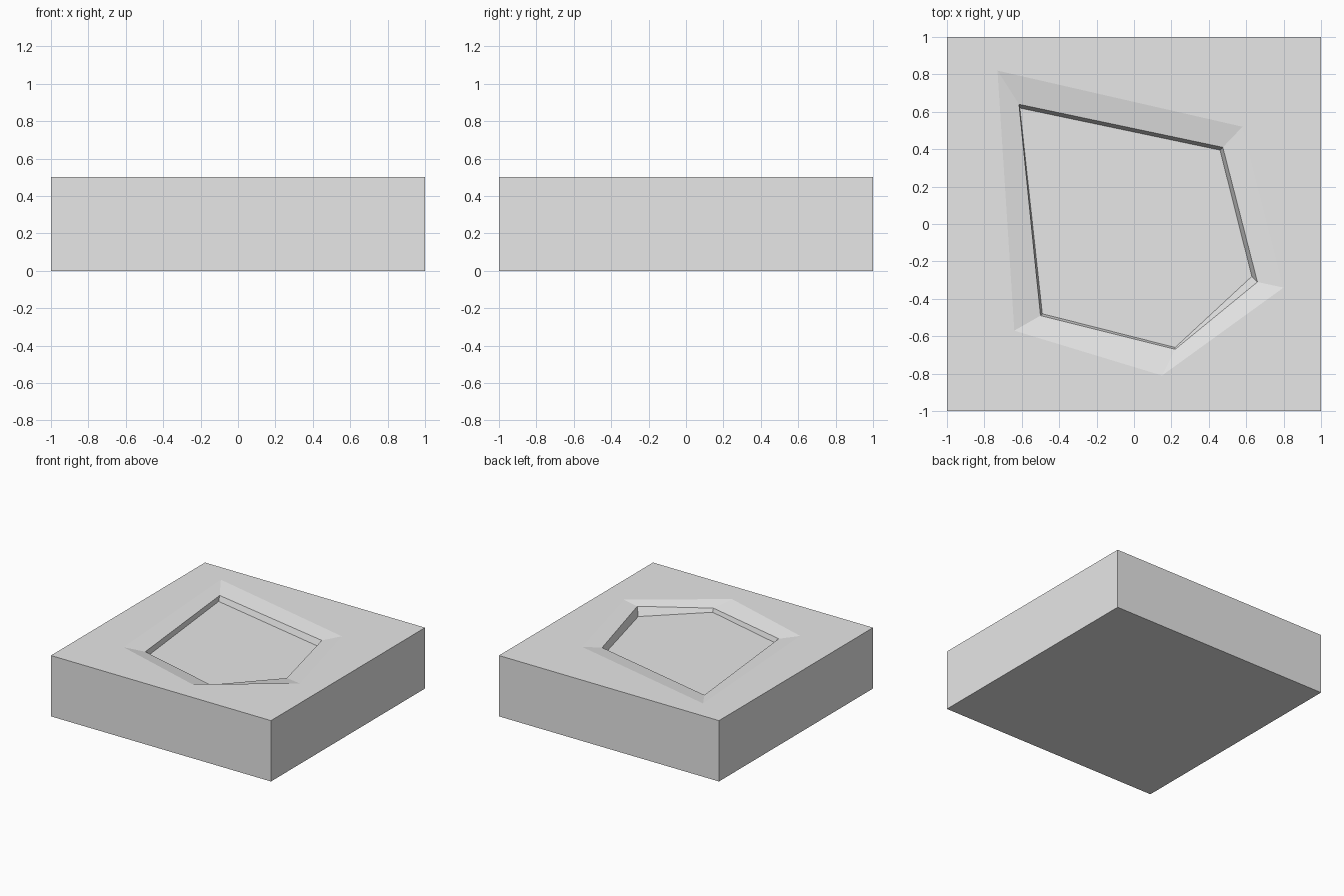
import bpy, bmesh

cube = bpy.data.objects.get("Cube")
if cube:
    bpy.data.objects.remove(cube, do_unlink=True)

TOP = 0.5

# Pentagon outlines: lip on the surface, sunken rim, flat floor
lip = [(-0.73, 0.82), (0.58, 0.52), (0.80, -0.34), (0.15, -0.81), (-0.64, -0.57)]
rim = [(-0.615, 0.64), (0.475, 0.41), (0.66, -0.31), (0.22, -0.67), (-0.50, -0.49)]
rim_depth = [0.03, 0.02, 0.005, 0.04, 0.03]
floor = [(-0.61, 0.62), (0.46, 0.395), (0.63, -0.28), (0.22, -0.66), (-0.49, -0.48)]
FLOOR_DEPTH = 0.07

bm = bmesh.new()


def ring(points, depths):
    """Add a closed loop of vertices, each sunk below the top."""
    return [bm.verts.new((x, y, TOP - d)) for (x, y), d in zip(points, depths)]


def bridge(a, b):
    """Join two equal loops with a band of quads."""
    n = len(a)
    for i in range(n):
        j = (i + 1) % n
        bm.faces.new((a[i], a[j], b[j], b[i]))


# Block sides and underside
square = [(-1, 1), (1, 1), (1, -1), (-1, -1)]
upper = ring(square, [0] * 4)
lower = ring(square, [TOP] * 4)
bridge(upper, lower)
bm.faces.new(lower)

# Sloped lip, steep wall and floor of the recess
lip_ring = ring(lip, [0] * 5)
rim_ring = ring(rim, rim_depth)
floor_ring = ring(floor, [FLOOR_DEPTH] * 5)
bridge(lip_ring, rim_ring)
bridge(rim_ring, floor_ring)
bm.faces.new(floor_ring)

# Flat top around the recess, one fan per corner of the block
nearest = [0, 1, 2, 4]
for k in range(4):
    m = (k + 1) % 4
    chain = [nearest[k]]
    while chain[-1] != nearest[m]:
        chain.append((chain[-1] + 1) % 5)
    bm.faces.new([upper[k], upper[m]] + [lip_ring[i] for i in reversed(chain)])

bmesh.ops.recalc_face_normals(bm, faces=bm.faces)
mesh = bpy.data.meshes.new("recessed_block")
bm.to_mesh(mesh)
bm.free()
block = bpy.data.objects.new("recessed_block", mesh)
bpy.context.collection.objects.link(block)

# Plain grey
grey = bpy.data.materials.new("light_grey")
grey.use_nodes = True
colour = (0.8, 0.8, 0.8, 1)
grey.diffuse_color = colour
for node in grey.node_tree.nodes:
    if node.type == "BSDF_PRINCIPLED":
        node.inputs["Base Color"].default_value = colour
mesh.materials.append(grey)
